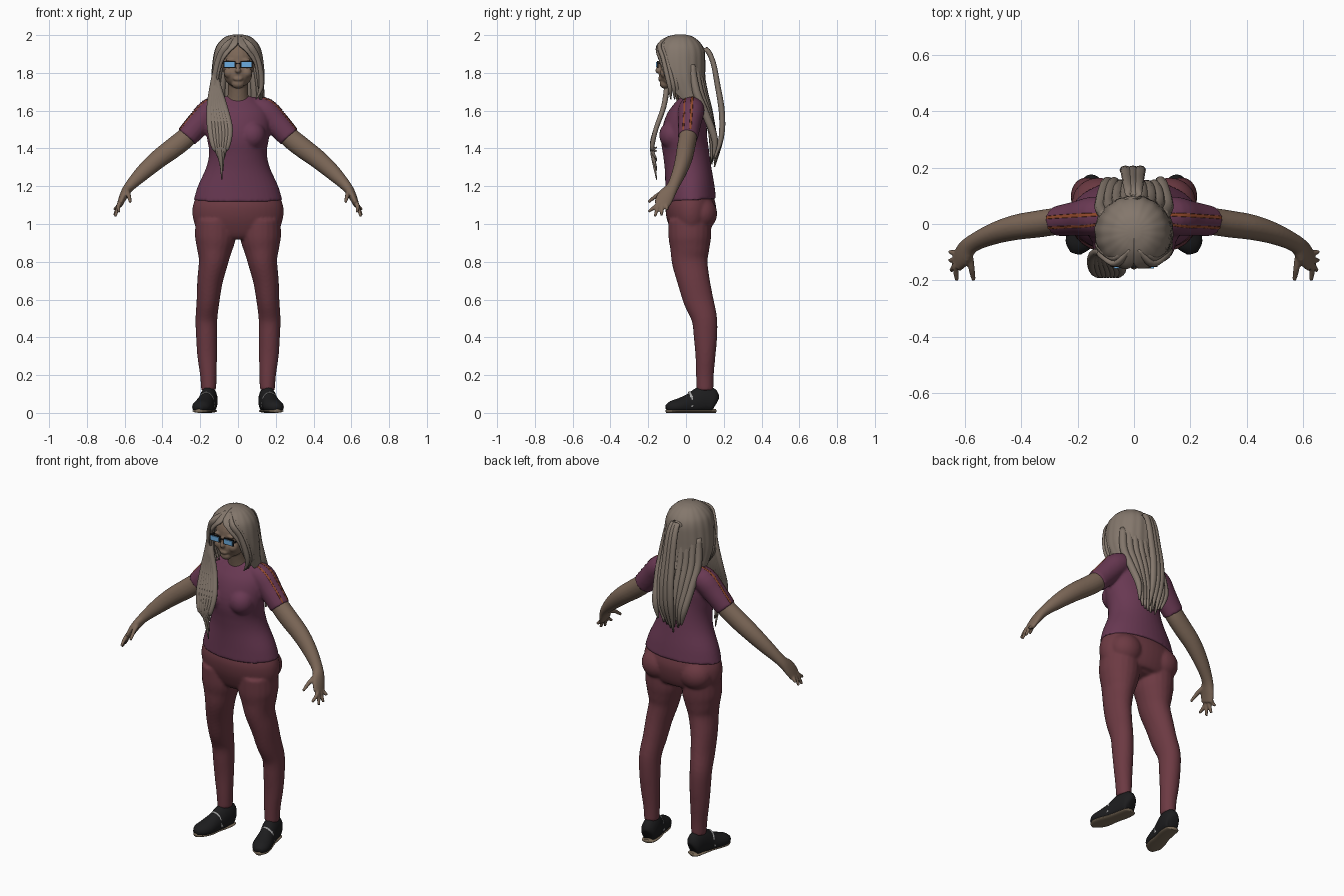
import bpy, bmesh, math, random
from mathutils import Vector, Matrix

random.seed(4)
Y, Z = Vector((0, 1, 0)), Vector((0, 0, 1))


def material(name, *rgb):
    m = bpy.data.materials.new(name)
    m.diffuse_color = (*rgb, 1)
    return m


SKIN = material("skin", .20, .135, .095)
HAIR = material("hair", .23, .185, .15)
SHIRT = material("shirt", .14, .04, .085)
PANTS = material("pants", .15, .042, .055)
BLACK = material("black", .012, .012, .013)
GREY = material("grey", .4, .4, .4)
SOLE = material("sole", .2, .15, .1)
ORANGE = material("orange", .3, .07, .025)
BLUE = material("lens", .15, .42, .75)


def spline(pts, sub):
    """Catmull-Rom through tuples of any length."""
    out, e = [], [pts[0], *pts, pts[-1]]
    for i in range(1, len(e) - 2):
        for k in range(sub):
            t = k / sub
            out.append([.5 * (2 * b + (c - a) * t + (2 * a - 5 * b + 4 * c - d) * t * t
                              + (3 * b - a - 3 * c + d) * t ** 3)
                        for a, b, c, d in zip(*e[i - 1:i + 3])])
    return out + [list(pts[-1])]


def loft(bm, pts, s=1, n=20, sub=4, ref=Y, floor=-1):
    """Closed tube; each point is x, y, z, side radius, radius along ref."""
    rows = spline(pts, sub)
    cs = [Vector((s * r[0], r[1], r[2])) for r in rows]
    rings = []
    for i, r in enumerate(rows):
        t = (cs[min(i + 1, len(cs) - 1)] - cs[max(i - 1, 0)]).normalized()
        v = (ref - t * ref.dot(t)).normalized()
        u = v.cross(t)
        ring = []
        for k in range(n):
            a = math.tau * k / n
            p = cs[i] + u * (r[3] * math.cos(a)) + v * (r[4] * math.sin(a))
            p.z = max(p.z, floor)
            ring.append(bm.verts.new(p))
        rings.append(ring)
    for a, b in zip(rings, rings[1:]):
        for k in range(n):
            bm.faces.new((a[k], a[(k + 1) % n], b[(k + 1) % n], b[k]))
    bm.faces.new(rings[0])
    bm.faces.new(rings[-1])


def blob(bm, c, r):
    bmesh.ops.create_uvsphere(bm, u_segments=24, v_segments=16, radius=1,
                              matrix=Matrix.Translation(c) @ Matrix.Diagonal((*r, 1)))


def box(bm, c, size):
    bmesh.ops.create_cube(bm, size=1, matrix=Matrix.Translation(c) @ Matrix.Diagonal((*size, 1)))


def finish(name, bm, mat, voxel=0, smooth=True):
    bmesh.ops.recalc_face_normals(bm, faces=bm.faces)
    me = bpy.data.meshes.new(name)
    bm.to_mesh(me)
    bm.free()
    me.materials.append(mat)
    for p in me.polygons:
        p.use_smooth = smooth
    ob = bpy.data.objects.new(name, me)
    bpy.context.collection.objects.link(ob)
    if voxel:
        m = ob.modifiers.new("blend", 'REMESH')
        m.mode, m.voxel_size, m.use_smooth_shade = 'VOXEL', voxel, True
        m = ob.modifiers.new("soften", 'SMOOTH')
        m.factor, m.iterations = .5, 5
    return ob


# shirt: torso, bust and sleeves blended together
bm = bmesh.new()
loft(bm, [(0, .025, 1.125, .235, .135), (0, .02, 1.2, .213, .13), (0, .01, 1.3, .168, .123),
          (0, 0, 1.38, .153, .122), (0, -.01, 1.46, .165, .122), (0, 0, 1.54, .172, .112),
          (0, .015, 1.6, .16, .092), (0, .025, 1.645, .115, .07), (0, .03, 1.67, .09, .055)], n=40)
for s in (1, -1):
    blob(bm, (s * .075, -.072, 1.47), (.072, .07, .075))
    loft(bm, [(.06, .03, 1.625, .05, .06), (.14, .028, 1.602, .068, .07),
              (.2, .02, 1.54, .066, .062), (.272, .01, 1.46, .06, .054)], s)
shirt = finish("shirt", bm, SHIRT, .008)

# shoulder stripes laid on the shirt
for s in (1, -1):
    for y in (.035, -.005):
        bm = bmesh.new()
        loft(bm, [(.11, y, 1.69, .002, .006), (.2, y - .005, 1.63, .002, .006),
                  (.312, y - .012, 1.503, .002, .006)], s, n=8)
        ob = finish("shoulder_stripe", bm, ORANGE)
        m = ob.modifiers.new("cling", 'SHRINKWRAP')
        m.target, m.offset, m.wrap_mode = shirt, .002, 'ABOVE_SURFACE'

# trousers
bm = bmesh.new()
loft(bm, [(0, .025, 1.145, .222, .122), (0, .025, 1.09, .24, .134), (0, .025, 1.02, .236, .125),
          (0, .025, .96, .2, .1), (0, .03, .935, .1, .07)], n=40)
for s in (1, -1):
    blob(bm, (s * .125, .08, 1.055), (.095, .085, .09))
    loft(bm, [(.12, .02, 1.02, .105, .115), (.12, .02, .93, .108, .113), (.124, .02, .87, .095, .104),
              (.13, .02, .8, .078, .095), (.148, .04, .7, .068, .086), (.158, .065, .6, .061, .08),
              (.167, .097, .5, .058, .068), (.166, .103, .4, .056, .062), (.163, .103, .3, .052, .053),
              (.157, .1, .2, .044, .047), (.155, .1, .12, .04, .045)], s)
finish("trousers", bm, PANTS, .008)

# arms and hands
TIPS = [(-.15, .57, -.2, 1.115), (-.155, .63, -.2, 1.065), (-.145, .65, -.165, 1.04),
        (-.125, .655, -.13, 1.045), (-.105, .657, -.098, 1.075)]
for s in (1, -1):
    bm = bmesh.new()
    loft(bm, [(.22, .015, 1.52, .05, .045), (.272, .01, 1.46, .054, .048), (.34, 0, 1.405, .054, .048),
              (.42, -.012, 1.345, .05, .045), (.5, -.035, 1.275, .042, .038),
              (.575, -.07, 1.198, .028, .032), (.605, -.105, 1.15, .022, .045),
              (.627, -.13, 1.1, .015, .042)], s)
    for i, (my, x, y, z) in enumerate(TIPS):
        start = (.585, -.1, 1.175) if i == 0 else (.612, (my - .11) / 2, 1.13)
        mid = (.578, -.155, 1.15) if i == 0 else (.632, my, 1.098)
        loft(bm, [(*start, .012, .014), (*mid, .012, .012), (x, y, z, .008, .008)], s, n=10)
    finish("arm", bm, SKIN, .005)

# head and neck
bm = bmesh.new()
blob(bm, (0, -.035, 1.87), (.095, .108, .112))
blob(bm, (0, -.068, 1.795), (.076, .076, .072))
blob(bm, (0, -.11, 1.742), (.034, .03, .026))
blob(bm, (0, -.147, 1.812), (.016, .016, .014))
blob(bm, (0, -.138, 1.768), (.026, .01, .011))
loft(bm, [(0, -.14, 1.86, .01, .008), (0, -.151, 1.815, .012, .009)], n=10)
for s in (1, -1):
    blob(bm, (s * .045, -.108, 1.8), (.03, .03, .03))
    blob(bm, (s * .038, -.13, 1.868), (.03, .012, .009))
loft(bm, [(0, .015, 1.58, .1, .08), (0, .012, 1.63, .078, .062), (0, 0, 1.68, .055, .055),
          (0, -.02, 1.78, .055, .058)])
finish("head", bm, SKIN, .005)

# glasses
for s in (1, -1):
    bm = bmesh.new()
    box(bm, (s * .045, -.156, 1.845), (.052, .006, .026))
    finish("lens", bm, BLUE, smooth=False)
bm = bmesh.new()
box(bm, (0, -.152, 1.85), (.03, .006, .006))
for s in (1, -1):
    box(bm, (s * .045, -.15, 1.845), (.064, .007, .036))
    box(bm, (s * .08, -.1, 1.85), (.006, .105, .008))
finish("glasses_frame", bm, BLACK, smooth=False)

# shoes, soles and instep straps
LAST = [(.148, .157, .05, .02, .03), (.15, .145, .055, .04, .065), (.155, .095, .065, .046, .078),
        (.17, .03, .045, .045, .062), (.185, -.03, .035, .052, .045), (.2, -.075, .03, .045, .034),
        (.208, -.103, .025, .02, .018)]
for s in (1, -1):
    bm = bmesh.new()
    loft(bm, LAST, s, ref=Z, floor=.012)
    finish("shoe", bm, BLACK)
    bm = bmesh.new()
    loft(bm, [(x, y, .01, r * .95, .01) for x, y, z, r, v in LAST], s, ref=Z, floor=0)
    finish("sole", bm, SOLE)
    bm = bmesh.new()
    loft(bm, [(.126, .03, .03, .004, .01), (.136, .03, .085, .004, .01), (.168, .02, .109, .004, .01),
              (.202, .03, .085, .004, .01), (.214, .03, .03, .004, .01)], s, n=8)
    finish("shoe_strap", bm, GREY)

# hair cap, open in front: z, centre y, side radius, depth radius, opening half-angle
CAP = [(1.998, -.03, .02, .02, 0), (1.985, -.032, .065, .068, 0), (1.95, -.035, .102, .11, 2),
       (1.91, -.035, .119, .127, 22), (1.85, -.035, .129, .13, 42), (1.78, -.03, .134, .125, 50),
       (1.72, -.015, .13, .115, 58), (1.66, .01, .122, .108, 75)]
bm = bmesh.new()
rows, N = [], 72
for z, cy, rx, ry, op in spline(CAP, 4):
    row = []
    for k in range(N + 1):
        a = math.radians(op + (360 - 2 * op) * k / N)
        w = 1 + .012 * math.sin(18 * a)
        row.append(bm.verts.new((rx * w * math.sin(a), cy - ry * w * math.cos(a), z)))
    rows.append(row)
for a, b in zip(rows, rows[1:]):
    for k in range(N):
        bm.faces.new((a[k], a[k + 1], b[k + 1], b[k]))
bm.faces.new(rows[0][:-1])
ob = finish("hair_cap", bm, HAIR)
m = ob.modifiers.new("thickness", 'SOLIDIFY')
m.thickness, m.offset = .012, 0

# fringe locks sweeping from the parting down both sides
bm = bmesh.new()
for s in (1, -1):
    for d in (0, .02, .04):
        loft(bm, [(.012, -.09 + d, 1.985, .012, .008), (.06, -.14 + d, 1.945, .018, .012),
                  (.098, -.122 + d, 1.88, .018, .012), (.12, -.1 + d, 1.79, .017, .014),
                  (.122, -.085 + d, 1.72, .012, .012), (.095, -.08 + d, 1.66, .003, .003)], s, n=10)
finish("fringe", bm, HAIR)

# long lock over one shoulder
bm = bmesh.new()
for i in range(7):
    f = i / 6
    tip = 1.24 + .05 * abs(i - 3) + random.uniform(-.01, .02)
    loft(bm, [(-.12, -.1 + .02 * f, 1.82, .012, .012), (-.132 + .025 * f, -.1, 1.73, .018, .015),
              (-.148 + .075 * f, -.118, 1.62, .018, .014), (-.145 + .1 * f, -.16, 1.5, .018, .013),
              (-.125 + .065 * f, -.18, 1.4, .013, .012), (-.1 + .03 * f, -.155, tip, .003, .003)], n=10)
finish("shoulder_lock", bm, HAIR)

# loose hair down the back
bm = bmesh.new()
for i in range(9):
    f = (i - 4) / 4
    r = random.uniform(-.008, .008)
    loft(bm, [(.1 * f, .07 - .04 * f * f, 1.84, .022, .02), (.118 * f, .095 - .04 * f * f, 1.7, .022, .022),
              (.112 * f, .125 - .02 * f * f, 1.58, .021, .021), (.095 * f, .145 + r, 1.45, .018, .018),
              (.075 * f + r, .138 + r, 1.32 + .03 * abs(f) + r, .005, .005)], n=10)
finish("back_hair", bm, HAIR)

# ponytail with its tie
bm = bmesh.new()
for dx in (-.022, -.003, .016):
    loft(bm, [(dx * .5, .06, 1.9, .016, .014), (dx * .7, .105, 1.925, .017, .014),
              (dx, .142, 1.86, .018, .014), (dx * 1.1, .168, 1.73, .02, .015), (dx * 1.3, .19, 1.59, .021, .016),
              (dx * 1.4, .187, 1.46, .018, .014), (dx, .15, 1.325 + dx, .004, .004)], n=12)
finish("ponytail", bm, HAIR)
bm = bmesh.new()
blob(bm, (-.003, .088, 1.915), (.034, .012, .022))
finish("hair_tie", bm, HAIR)
